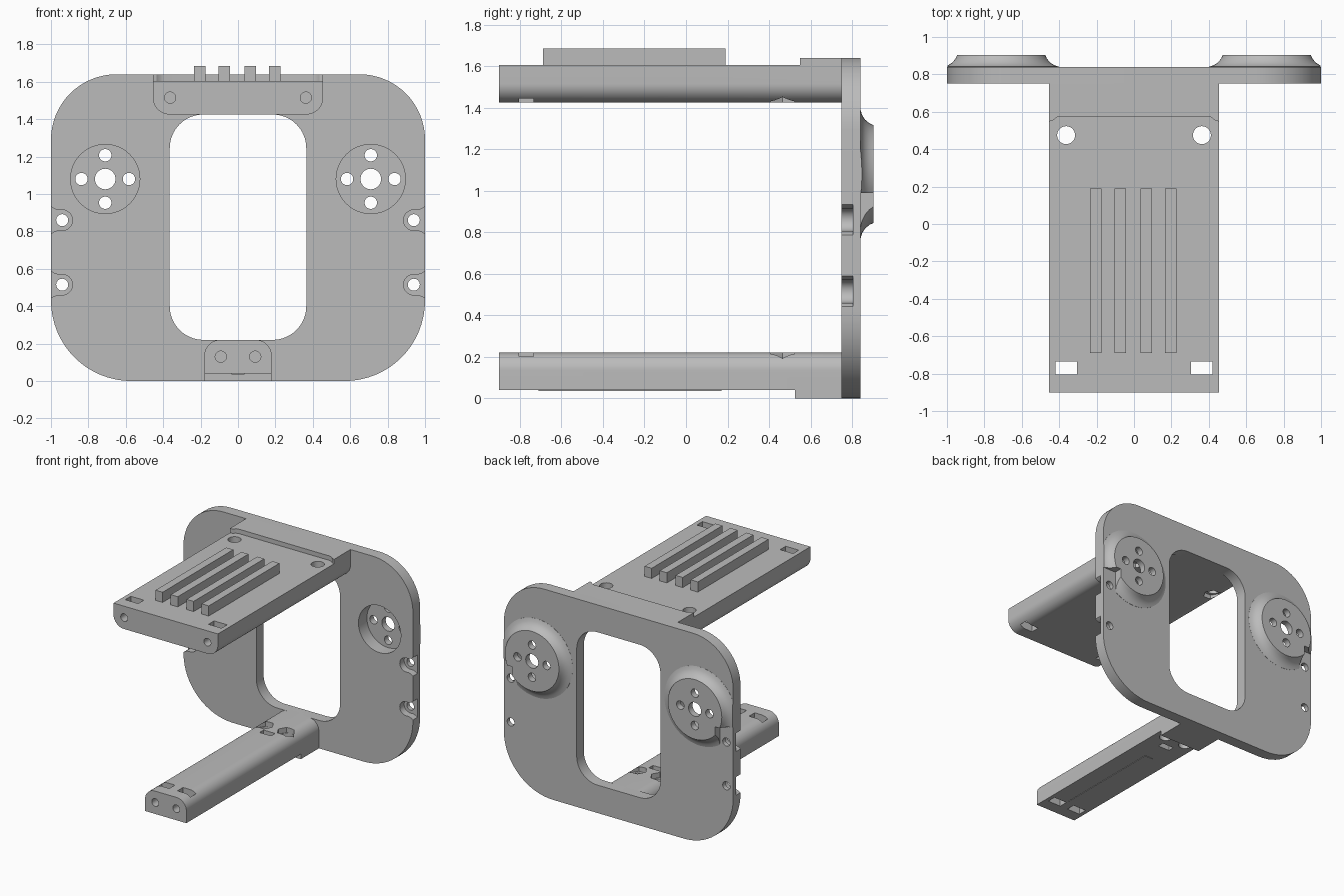
import bpy, bmesh, math
from math import sin, cos, pi

cube = bpy.data.objects.get("Cube")
if cube:
    bpy.data.objects.remove(cube, do_unlink=True)

grey = bpy.data.materials.new("plain grey")
grey.use_nodes = True
grey.diffuse_color = (0.5, 0.5, 0.5, 1)
grey.node_tree.nodes["Principled BSDF"].inputs["Base Color"].default_value = (0.5, 0.5, 0.5, 1)


def add(name, bm):
    bmesh.ops.recalc_face_normals(bm, faces=bm.faces)
    mesh = bpy.data.meshes.new(name)
    bm.to_mesh(mesh)
    bm.free()
    obj = bpy.data.objects.new(name, mesh)
    bpy.context.collection.objects.link(obj)
    return obj


def prism(name, points, axis, low, high):
    """Extrude a flat outline along y or z."""
    bm = bmesh.new()
    place = (lambda a, b, t: (a, t, b)) if axis == "y" else (lambda a, b, t: (a, b, t))
    ends = [[bm.verts.new(place(a, b, t)) for a, b in points] for t in (low, high)]
    for ring in ends:
        bm.faces.new(ring)
    for i in range(len(points)):
        j = (i + 1) % len(points)
        bm.faces.new((ends[0][i], ends[0][j], ends[1][j], ends[1][i]))
    return add(name, bm)


def arc(x, y, r, start, stop, steps):
    return [(x + r * cos(start + (stop - start) * i / steps),
             y + r * sin(start + (stop - start) * i / steps)) for i in range(steps + 1)]


def circle(x, y, r, sides=32):
    return arc(x, y, r, 0, 2 * pi, sides)[:-1]


def outline(x0, x1, y0, y1, radii=(0, 0, 0, 0)):
    """Rectangle with radii for the corners: low left, low right, top right, top left."""
    points = []
    for k, r in enumerate(radii):
        x = x1 - r if k in (1, 2) else x0 + r
        y = y1 - r if k > 1 else y0 + r
        points += arc(x, y, r, pi + k * pi / 2, pi * 1.5 + k * pi / 2, 16) if r else [(x, y)]
    return points


def combine(obj, tool, mode="DIFFERENCE"):
    mod = obj.modifiers.new("shape", "BOOLEAN")
    mod.operation, mod.solver, mod.object = mode, "EXACT", tool
    bpy.context.view_layer.objects.active = obj
    bpy.ops.object.modifier_apply(modifier=mod.name)
    bpy.data.objects.remove(tool, do_unlink=True)


def cut(obj, points, axis, low, high):
    combine(obj, prism("cutter", points, axis, low, high))


def revolve_boss(x, z, profile, sides=64):
    """Flared round boss turned about the y direction."""
    bm = bmesh.new()
    rings = [[bm.verts.new((x + a, y, z + b)) for a, b in circle(0, 0, r, sides)]
             for r, y in profile]
    for p, q in zip(rings, rings[1:]):
        for i in range(sides):
            j = (i + 1) % sides
            bm.faces.new((p[i], p[j], q[j], q[i]))
    bm.faces.new(rings[0])
    bm.faces.new(rings[-1])
    return add("boss", bm)


# Upright frame with its window
frame = prism("frame", outline(-1, 1, 0, 1.64, (0.43, 0.43, 0.35, 0.35)), "y", 0.75, 0.84)
cut(frame, outline(-0.365, 0.365, 0.22, 1.425, (0.18,) * 4), "y", 0.6, 1)

flare = [(0.31, 0.80), (0.31, 0.841), (0.285, 0.848), (0.262, 0.863), (0.245, 0.883), (0.235, 0.904)]
hub_z = 1.08
for s in (-1, 1):
    hub_x = s * 0.71
    boss = revolve_boss(hub_x, hub_z, flare)
    # Trim the boss at the frame edge and notch it above the screw hole
    cut(boss, outline(*sorted((s * 0.998, s * 1.2)), 0.5, 1.5), "y", 0.7, 1)
    cut(boss, outline(*sorted((s * 0.885, s * 1.2)), 0.6, 0.99), "y", 0.835, 1)
    combine(frame, boss, "UNION")
    # Round front recess and its five holes
    cut(frame, circle(hub_x, hub_z, 0.185, 48), "y", 0.6, 0.855)
    cut(frame, circle(hub_x, hub_z, 0.055), "y", 0.6, 1)
    for k in range(4):
        cut(frame, circle(hub_x + 0.127 * cos(k * pi / 2), hub_z + 0.127 * sin(k * pi / 2), 0.033),
            "y", 0.6, 1)
    # Edge screw seats, open to the side
    for z in (0.515, 0.86):
        seat = arc(0.94, z, 0.055, pi / 2, pi * 1.5, 16)
        seat += [(0.965, z - 0.055), (0.985, z - 0.062), (1.01, z - 0.08),
                 (1.01, z + 0.08), (0.985, z + 0.062), (0.965, z + 0.055)]
        cut(frame, [(s * x, h) for x, h in seat], "y", 0.6, 0.805)
        cut(frame, circle(s * 0.94, z, 0.032), "y", 0.6, 1)


def arm_openings(arm, hole_x, bolt_z, low, high, hex_low, hex_high):
    """Bolt holes, nut windows and hexagon pockets shared by both arms."""
    for s in (-1, 1):
        x = s * hole_x
        cut(arm, circle(x, bolt_z, 0.03), "y", -1, -0.6)
        cut(arm, outline(x - 0.057, x + 0.057, -0.805, -0.735), "z", low, high)
        cut(arm, circle(x, 0.475, 0.048), "z", low, high)
        cut(arm, circle(x, 0.465, 0.066, 6), "z", hex_low, hex_high)


# Upper platform with rounded lower edges and a raised step by the frame
platform = prism("platform", outline(-0.455, 0.455, 1.425, 1.605, (0.09, 0.09, 0, 0)), "y", -0.9, 0.78)
step = [(-0.455, 0.78), (-0.455, 0.548), (-0.435, 0.552), (-0.415, 0.57), (-0.395, 0.575)]
step += [(-x, y) for x, y in reversed(step)]
combine(platform, prism("step", step, "z", 1.55, 1.64), "UNION")
arm_openings(platform, 0.363, 1.515, 1.3, 1.8, 1.3, 1.46)

# Four ribs on the platform
for i, x in enumerate((-0.205, -0.073, 0.065, 0.197)):
    prism("rib_%d" % (i + 1), outline(x - 0.031, x + 0.031, -0.69, 0.19), "z", 1.59, 1.685)

# Lower arm with rounded upper edges and a foot by the frame
arm = prism("lower_arm", outline(-0.18, 0.18, 0.04, 0.22, (0, 0, 0.085, 0.085)), "y", -0.9, 0.78)
combine(arm, prism("foot", outline(-0.18, 0.18, 0.525, 0.78), "z", 0, 0.1), "UNION")
arm_openings(arm, 0.092, 0.13, -0.1, 0.4, 0.18, 0.4)
cut(arm, outline(-0.05, 0.05, 0.34, 0.39), "z", -0.1, 0.4)
prism("underside_ridge", outline(-0.035, 0.035, -0.71, 0.17), "z", 0.036, 0.06)

# Shared finish
bpy.ops.object.select_all(action="DESELECT")
for obj in bpy.context.collection.objects:
    if obj.type == "MESH":
        obj.data.materials.clear()
        obj.data.materials.append(grey)
        for face in obj.data.polygons:
            face.material_index = 0
        obj.select_set(True)
        bpy.context.view_layer.objects.active = obj
bpy.ops.object.shade_smooth_by_angle(angle=math.radians(30))
